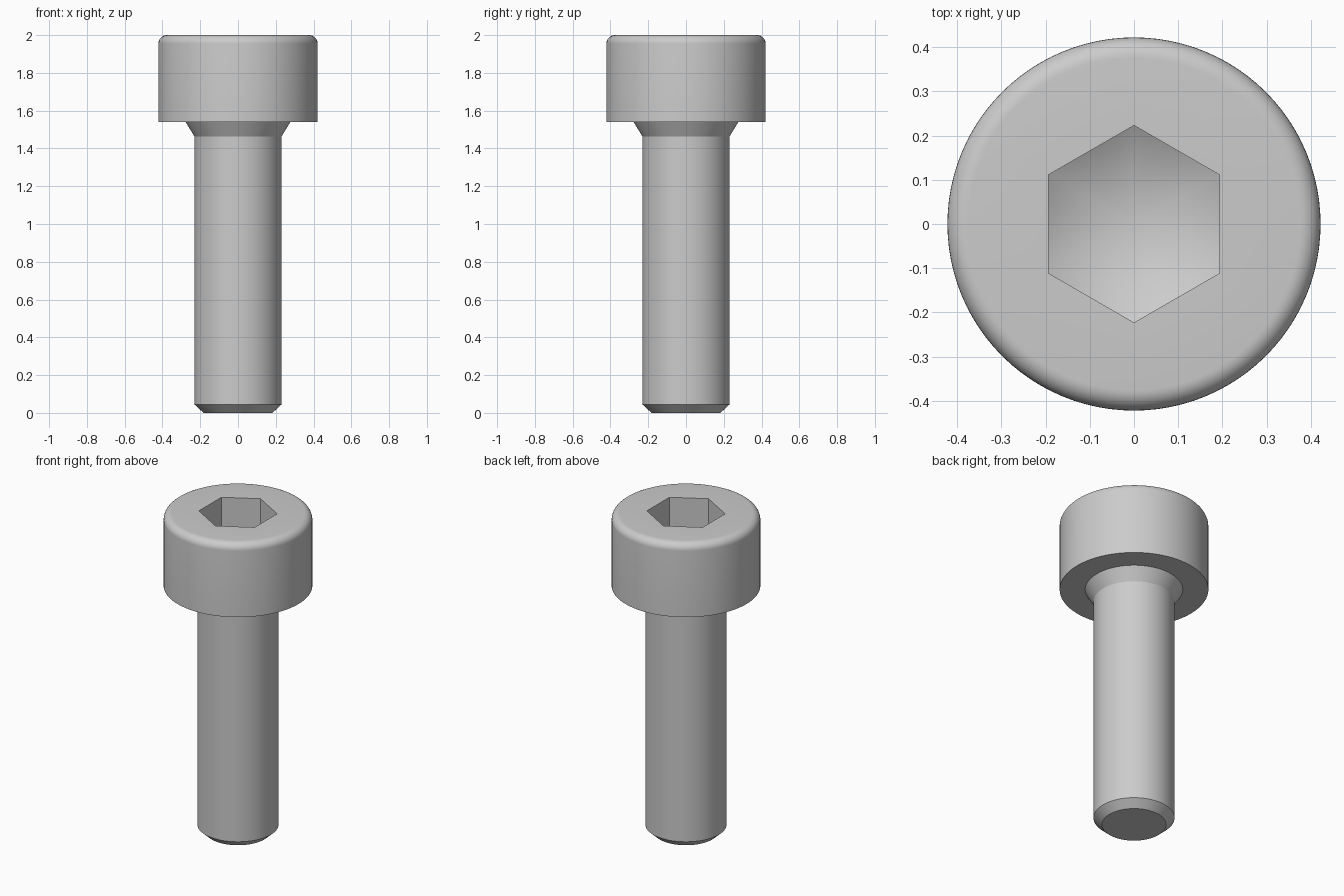
import bpy, bmesh, math

if "Cube" in bpy.data.objects:
    bpy.data.objects.remove(bpy.data.objects["Cube"])

SEGMENTS = 96
steel = bpy.data.materials.new("steel grey")
steel.diffuse_color = (0.6, 0.6, 0.6, 1)
steel.use_nodes = True
steel.node_tree.nodes["Principled BSDF"].inputs["Base Color"].default_value = steel.diffuse_color


def circle(r, z):
    return [(r * math.cos(a), r * math.sin(a), z)
            for a in (2 * math.pi * i / SEGMENTS for i in range(SEGMENTS))]


def hexagon(flat, z, slope=0.0):
    """Hexagon outline with flats on +-x; slope raises points by radius."""
    pts = []
    for i in range(SEGMENTS):
        deg = 360 * i / SEGMENTS
        r = flat / math.cos(math.radians((deg + 30) % 60 - 30))
        a = math.radians(deg)
        pts.append((r * math.cos(a), r * math.sin(a), z + slope * r))
    return pts


def skin(name, rings, tip=None, cap_start=False):
    """Join rings in order, optionally capping the first or closing to a tip."""
    bm = bmesh.new()
    loops = [[bm.verts.new(p) for p in ring] for ring in rings]
    n = SEGMENTS
    for a, b in zip(loops, loops[1:]):
        for i in range(n):
            j = (i + 1) % n
            bm.faces.new((a[i], a[j], b[j], b[i]))
    if cap_start:
        bm.faces.new(loops[0][::-1])
    if tip is not None:
        v = bm.verts.new((0, 0, tip))
        for i in range(n):
            bm.faces.new((loops[-1][i], loops[-1][(i + 1) % n], v))
    mesh = bpy.data.meshes.new(name)
    bm.to_mesh(mesh)
    bm.free()
    mesh.materials.append(steel)
    obj = bpy.data.objects.new(name, mesh)
    bpy.context.collection.objects.link(obj)
    bpy.ops.object.select_all(action='DESELECT')
    obj.select_set(True)
    bpy.context.view_layer.objects.active = obj
    bpy.ops.object.shade_smooth_by_angle(angle=math.radians(25))
    return obj


# Shank: chamfered end, straight body, flare under the head
skin("shank", [circle(0.182, 0), circle(0.23, 0.044),
               circle(0.23, 1.462), circle(0.277, 1.54)], cap_start=True)

# Head: underside, side, rounded rim, hex socket with drilled conical floor
R, FILLET = 0.422, 0.046
rim = [circle(R - FILLET + FILLET * math.cos(t), 2 - FILLET + FILLET * math.sin(t))
       for t in (math.pi / 2 * k / 8 for k in range(9))]
slope = math.tan(math.radians(30))
tip = 1.69
skin("socket_head",
     [circle(0.277, 1.54), circle(R, 1.54)] + rim
     + [hexagon(0.193, 2.0), hexagon(0.193, tip, slope)], tip=tip)
